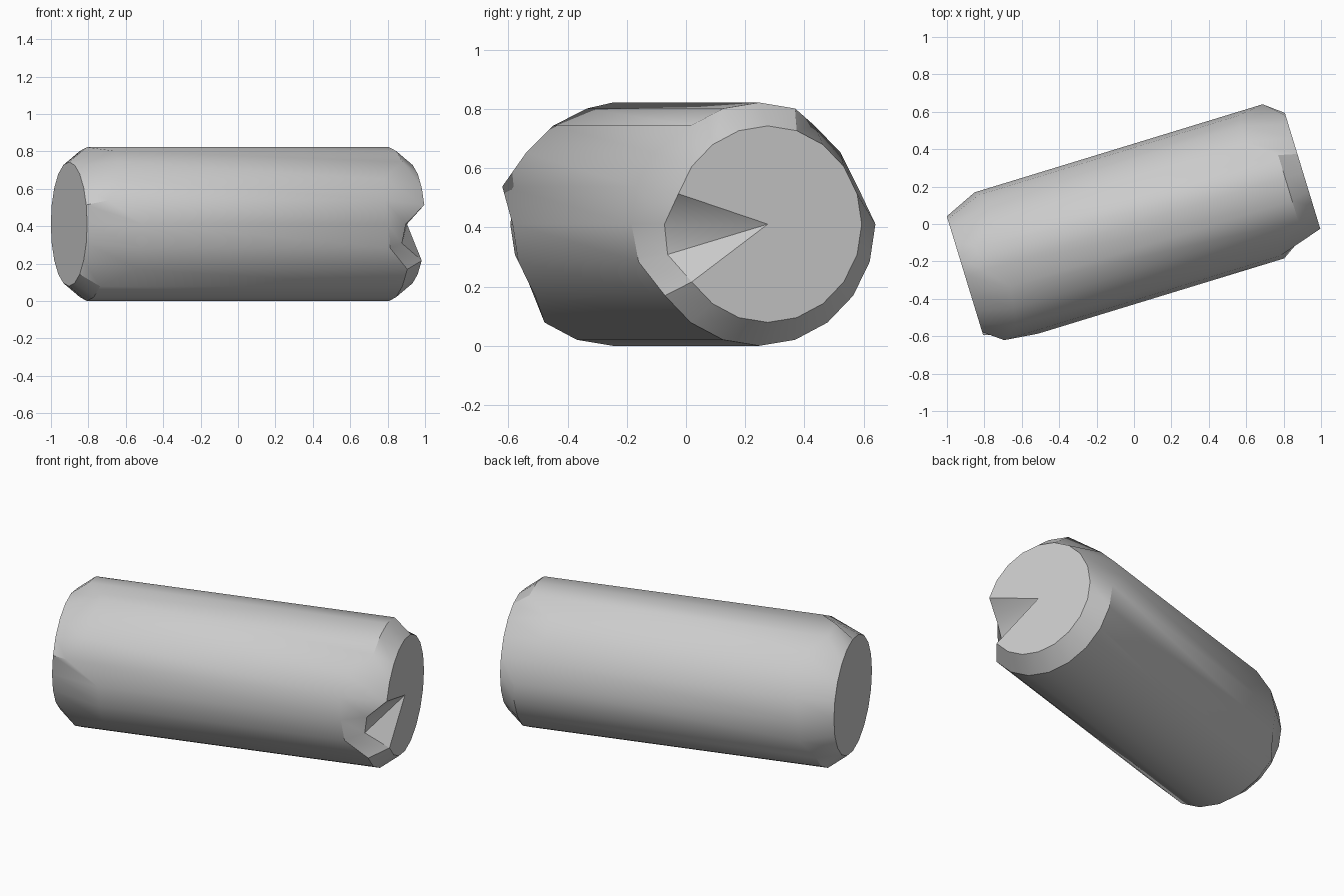
import bpy, bmesh
from math import cos, sin, pi, radians
from mathutils import Matrix

if "Cube" in bpy.data.objects:
    bpy.data.objects.remove(bpy.data.objects["Cube"])

SIDES = 20
RADIUS, CAP_RADIUS = 0.411, 0.332
CAP, SHOULDER = 0.945, 0.845

# worn shoulder and rim positions along the axis (0 = back, 5 = top, 10 = front)
right_worn = {1: .705, 2: .70, 3: .697, 8: .71, 9: .70, 10: .715, 11: .73}
left_worn = {0: .766, 1: .75, 2: .70, 3: .75, 6: .73, 7: .746, 8: .76,
             10: .66, 11: .66, 12: .656, 19: .77}
right_chip = {10: .837, 11: .82}

bm = bmesh.new()


def ring(sign, base, radius, changes):
    return [bm.verts.new((sign * changes.get(k, base),
                          radius * cos(2 * pi * k / SIDES),
                          radius * sin(2 * pi * k / SIDES))) for k in range(SIDES)]


# chamfered barrel built from four rings
rings = [ring(-1, CAP, CAP_RADIUS, {}),
         ring(-1, SHOULDER, RADIUS, left_worn),
         ring(1, SHOULDER, RADIUS, right_worn),
         ring(1, CAP, CAP_RADIUS, right_chip)]
for a, b in zip(rings, rings[1:]):
    for k in range(SIDES):
        n = (k + 1) % SIDES
        bm.faces.new((a[k], a[n], b[n], b[k]))

# end caps as triangle fans; the right one is chipped at the front
for x, rim in ((-CAP, rings[0]), (CAP, rings[3])):
    centre = bm.verts.new((x, 0, 0))
    for k in range(SIDES):
        bm.faces.new((centre, rim[k], rim[(k + 1) % SIDES]))
bmesh.ops.recalc_face_normals(bm, faces=bm.faces[:])

# turn the log and set it on the ground
bm.transform(Matrix.Translation((0, 0, RADIUS)) @ Matrix.Rotation(radians(17), 4, 'Z'))
mesh = bpy.data.meshes.new("log")
bm.to_mesh(mesh)
bm.free()
log = bpy.data.objects.new("log", mesh)
bpy.context.collection.objects.link(log)
bpy.context.view_layer.objects.active = log
log.select_set(True)
bpy.ops.object.shade_smooth_by_angle(angle=radians(32))
